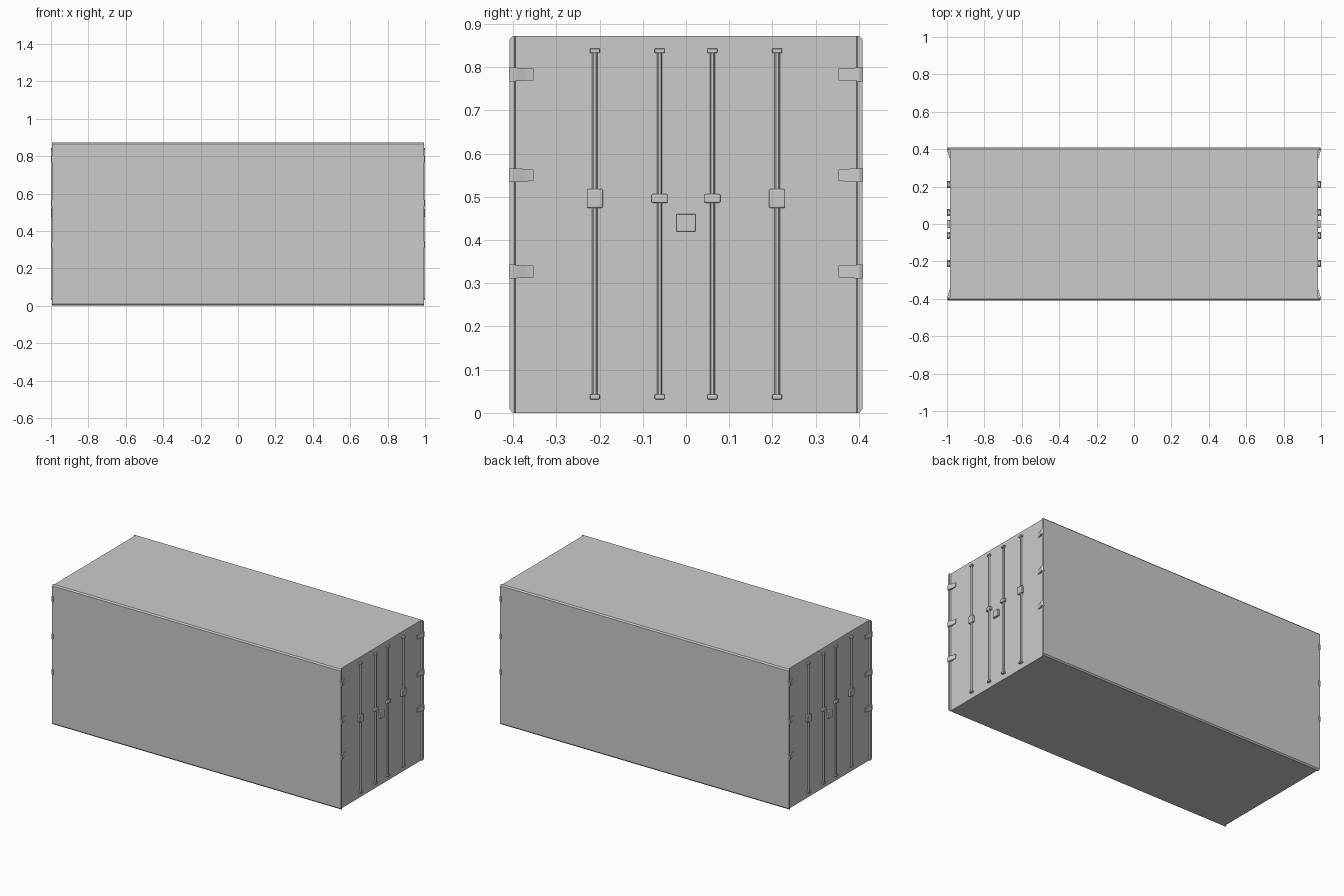
import bpy, bmesh
from math import pi

if "Cube" in bpy.data.objects:
    bpy.data.objects.remove(bpy.data.objects["Cube"])


def finish(name, bm, bevel=0.0):
    bmesh.ops.recalc_face_normals(bm, faces=bm.faces)
    me = bpy.data.meshes.new(name)
    bm.to_mesh(me)
    bm.free()
    ob = bpy.data.objects.new(name, me)
    bpy.context.collection.objects.link(ob)
    if bevel:
        mod = ob.modifiers.new("soft_edges", "BEVEL")
        mod.width = bevel
        mod.segments = 2
    bpy.ops.object.select_all(action="DESELECT")
    ob.select_set(True)
    bpy.context.view_layer.objects.active = ob
    bpy.ops.object.shade_smooth_by_angle(angle=pi / 6)
    return ob


def block(name, x0, x1, y, z, w, h, bevel=0.002):
    bm = bmesh.new()
    bmesh.ops.create_cube(bm, size=1)
    for v in bm.verts:
        v.co.x = (x0 + x1) / 2 + v.co.x * (x1 - x0)
        v.co.y = y + v.co.y * w
        v.co.z = z + v.co.z * h
    return finish(name, bm, bevel)


def rod(name, x, y, z0, z1, r, sides=12):
    bm = bmesh.new()
    bmesh.ops.create_cone(bm, cap_ends=True, segments=sides,
                          radius1=r, radius2=r, depth=z1 - z0)
    bmesh.ops.translate(bm, verts=bm.verts, vec=(x, y, (z0 + z1) / 2))
    return finish(name, bm)


# Container body: plan outline with recessed ends, lofted with chamfered long edges
def plan(outer):
    quarter = [(0.985, 0.394), (0.994, 0.397), (0.994, outer)]
    pts = quarter + [(-x, y) for x, y in reversed(quarter)]
    return pts + [(-x, -y) for x, y in pts]


bm = bmesh.new()
rings = [[bm.verts.new((x, y, z)) for x, y in plan(o)]
         for z, o in ((0, 0.401), (0.008, 0.408), (0.864, 0.408), (0.872, 0.401))]
for a, b in zip(rings, rings[1:]):
    for i in range(len(a)):
        j = (i + 1) % len(a)
        bm.faces.new((a[i], a[j], b[j], b[i]))
bm.faces.new(rings[0])
bm.faces.new(rings[-1])
finish("container_body", bm)


# Hinge: tapered strap in plan, folded around the corner post
def hinge(s, t, z):
    outline = [(0.984, 0.353), (0.989, 0.353), (0.992, 0.378), (0.999, 0.392),
               (1.0, 0.402), (0.996, 0.410), (0.986, 0.410), (0.984, 0.400)]
    bm = bmesh.new()
    low, high = [], []
    for x, y in outline:
        h = 0.0135 + 0.003 * (y - 0.353) / 0.057
        low.append(bm.verts.new((s * x, t * y, z - h)))
        high.append(bm.verts.new((s * x, t * y, z + h)))
    n = len(outline)
    for i in range(n):
        j = (i + 1) % n
        bm.faces.new((low[i], low[j], high[j], high[i]))
    bm.faces.new(low)
    bm.faces.new(high)
    finish("hinge", bm)


for s in (-1, 1):
    for t in (-1, 1):
        for z in (0.327, 0.55, 0.783):
            hinge(s, t, z)
        # Locking bars with end brackets and handle housings
        for y, h in ((0.211, 0.044), (0.061, 0.02)):
            rod("locking_bar", s * 0.991, t * y, 0.035, 0.84, 0.006)
            for z in (0.037, 0.838):
                block("bar_bracket", s * 0.984, s * 0.999, t * y, z, 0.023, 0.011)
            block("bar_lock", s * 0.984, s * 1.0, t * y, 0.496, 0.037, h, 0.003)
    # Central lock box
    block("lock_box", s * 0.984, s * 0.998, 0, 0.44, 0.044, 0.041)
